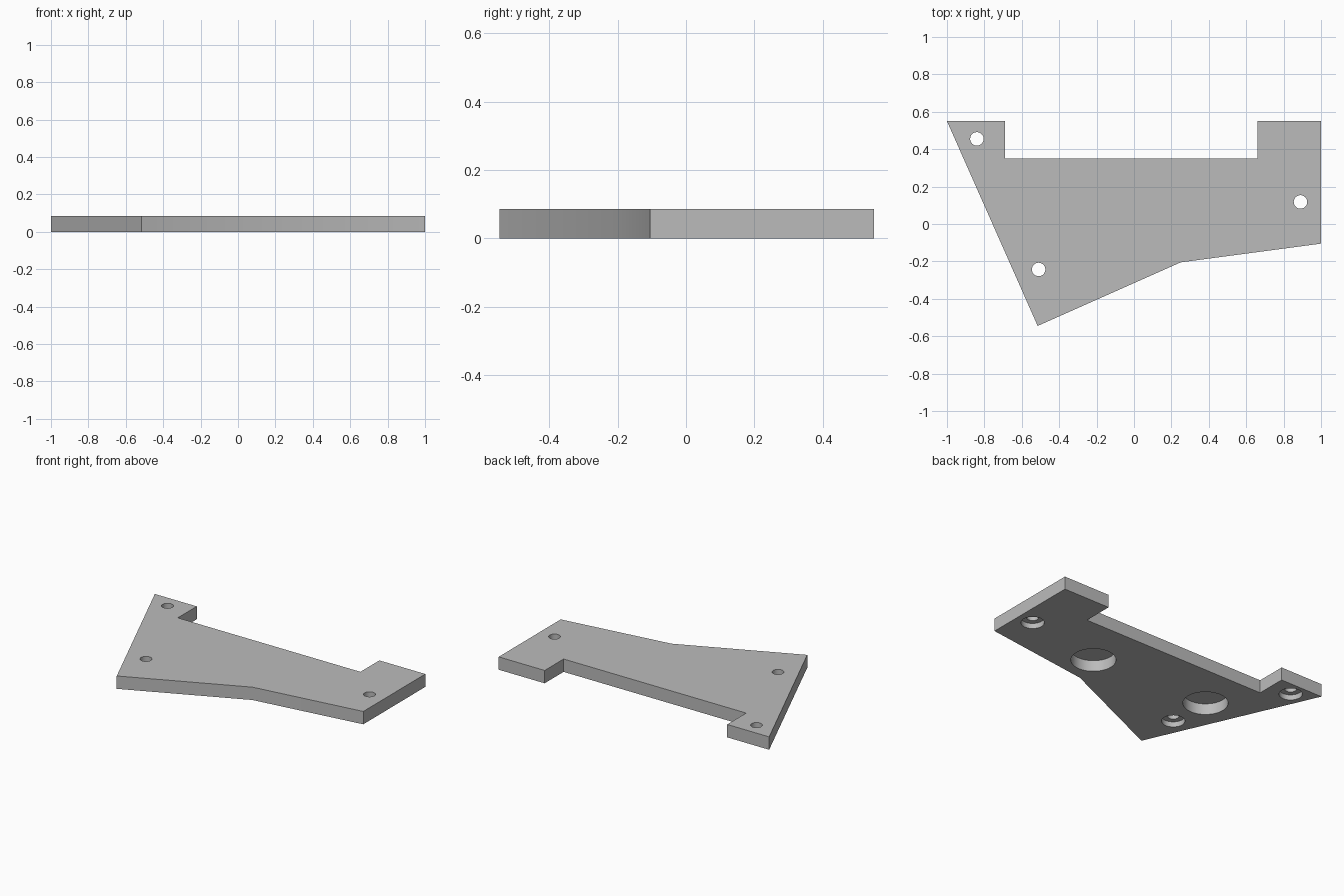
import bpy
import bmesh

if "Cube" in bpy.data.objects:
    bpy.data.objects.remove(bpy.data.objects["Cube"], do_unlink=True)

THICK = 0.086

grey = bpy.data.materials.new("plain grey")
grey.use_nodes = True
colour = (0.5, 0.5, 0.5, 1)
grey.diffuse_color = colour
grey.node_tree.nodes["Principled BSDF"].inputs["Base Color"].default_value = colour


def extruded_plate(name, outline, height):
    """Flat outline on the ground, extruded upwards."""
    bm = bmesh.new()
    base = bm.faces.new([bm.verts.new((x, y, 0)) for x, y in outline])
    top = bmesh.ops.extrude_face_region(bm, geom=[base])
    verts = [v for v in top["geom"] if isinstance(v, bmesh.types.BMVert)]
    bmesh.ops.translate(bm, verts=verts, vec=(0, 0, height))
    bmesh.ops.recalc_face_normals(bm, faces=bm.faces)
    mesh = bpy.data.meshes.new(name)
    bm.to_mesh(mesh)
    bm.free()
    obj = bpy.data.objects.new(name, mesh)
    bpy.context.collection.objects.link(obj)
    obj.data.materials.append(grey)
    return obj


def drill(target, name, centre, radius, top):
    """Cut a round hole from below the plate up to the given height."""
    bottom = -0.05
    bpy.ops.mesh.primitive_cylinder_add(
        vertices=48, radius=radius, depth=top - bottom,
        location=(*centre, (top + bottom) / 2))
    cutter = bpy.context.object
    cutter.name = name
    cutter.data.materials.append(grey)
    cutter.hide_render = True
    cut = target.modifiers.new(name, "BOOLEAN")
    cut.operation = "DIFFERENCE"
    cut.solver = "EXACT"
    cut.object = cutter
    bpy.context.view_layer.objects.active = target
    bpy.ops.object.modifier_apply(modifier=name)
    bpy.data.objects.remove(cutter, do_unlink=True)


# Bracket plate with a notch along the back edge
plate = extruded_plate("bracket_plate", [
    (-1, 0.55), (-0.515, -0.545), (0.25, -0.205), (1, -0.105),
    (1, 0.55), (0.66, 0.55), (0.66, 0.35), (-0.69, 0.35), (-0.69, 0.55),
], THICK)

# Screw holes, counterbored from below
for centre in [(-0.84, 0.455), (-0.51, -0.243), (0.89, 0.118)]:
    drill(plate, "counterbore", centre, 0.07, 0.035)
    drill(plate, "screw_hole", centre, 0.036, THICK + 0.05)

# Large blind pockets in the underside
for centre in [(0.325, 0.01), (-0.52, 0.045)]:
    drill(plate, "pocket", centre, 0.135, 0.073)

bpy.ops.object.select_all(action="DESELECT")
plate.select_set(True)
bpy.context.view_layer.objects.active = plate
bpy.ops.object.shade_smooth_by_angle()
